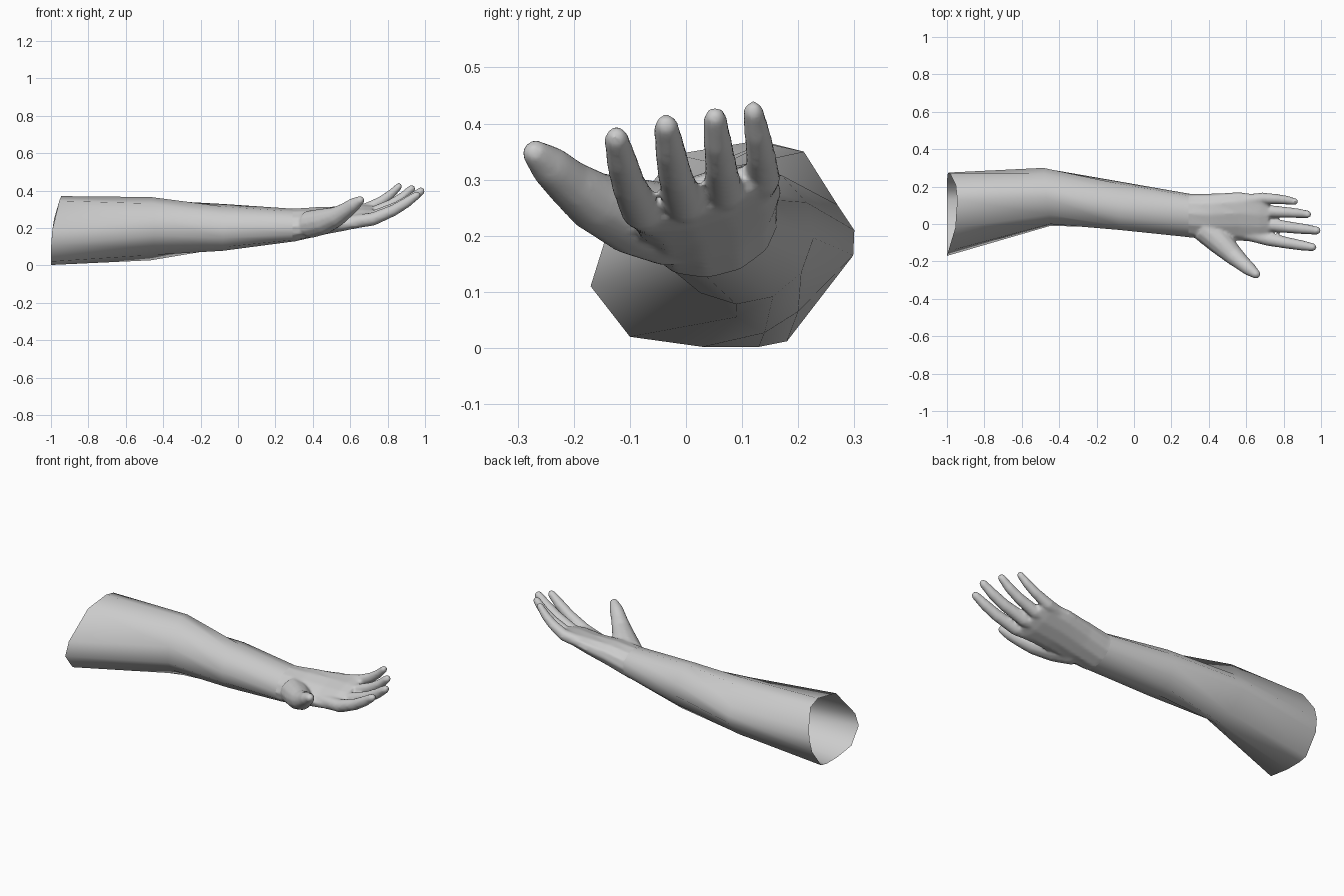
import bpy, bmesh, math
from mathutils import Vector

if "Cube" in bpy.data.objects:
    bpy.data.objects.remove(bpy.data.objects["Cube"])

N = 12


def tilted_ring(x, cy, cz, ry, rz, tilt, lean=0.0):
    """Twelve-point tilted ellipse in the YZ plane, starting on the thumb side."""
    pts = []
    for i in range(N):
        a = math.radians(195 + 30 * i)
        u, v = ry * math.cos(a), rz * math.sin(a)
        y = u * math.cos(tilt) - v * math.sin(tilt)
        z = u * math.sin(tilt) + v * math.cos(tilt)
        pts.append(Vector((x + lean * y, cy + y, cz + z)))
    return pts


def loft(bm, rings, capped):
    loops = [[bm.verts.new(p) for p in r] for r in rings]
    for a, b in zip(loops, loops[1:]):
        for i in range(len(a)):
            j = (i + 1) % len(a)
            bm.faces.new((a[i], a[j], b[j], b[i]))
    if capped:
        bm.faces.new(loops[0])
        bm.faces.new(loops[-1][::-1])


def make_object(name, bm):
    bmesh.ops.recalc_face_normals(bm, faces=bm.faces)
    me = bpy.data.meshes.new(name)
    bm.to_mesh(me)
    bm.free()
    ob = bpy.data.objects.new(name, me)
    bpy.context.collection.objects.link(ob)
    return ob


def tube(path):
    """Closed round digit along (x, y, z, radius) points, with a domed tip."""
    pts = [Vector(p[:3]) for p in path]
    rad = [p[3] for p in path]
    end_dir = (pts[-1] - pts[-2]).normalized()
    tip, r = pts[-1], rad[-1]
    for d, s in ((0.5, 0.85), (0.85, 0.5), (1.0, 0.12)):
        pts.append(tip + end_dir * r * d)
        rad.append(r * s)
    rings = []
    for i, p in enumerate(pts):
        t = (pts[min(i + 1, len(pts) - 1)] - pts[max(i - 1, 0)]).normalized()
        side = t.cross(Vector((0, 0, 1))).normalized()
        up = side.cross(t)
        rings.append([p + rad[i] * (side * math.cos(a) + up * math.sin(a))
                      for a in (2 * math.pi * k / N for k in range(N))])
    bm = bmesh.new()
    loft(bm, rings, True)
    return bm


# Arm: open sleeve-like tube from the upper arm through the elbow to the wrist
shoulder_yz = [(-.17, .11), (-.10, .02), (.03, .002), (.13, .002), (.18, .012), (.26, .12),
               (.275, .19), (.27, .25), (.21, .35), (.13, .37), (-.02, .345), (-.145, .19)]
elbow_yz = [(-.01, .16), (.04, .095), (.09, .055), (.14, .027), (.20, .065), (.298, .165),
            (.30, .21), (.27, .255), (.21, .35), (.14, .365), (.05, .33), (.0, .25)]
shoulder = [Vector((-1 + .055 * (z / .37) ** 3, y, z)) for y, z in shoulder_yz]
elbow = [Vector((-.455 - .12 * (y - .05), y, z)) for y, z in elbow_yz]
bm = bmesh.new()
loft(bm, [shoulder, elbow,
          tilted_ring(-.08, .098, .203, .13, .125, .2),
          tilted_ring(.30, .045, .215, .118, .085, .25)], False)
arm = make_object("arm", bm)

# Hand: palm and digits, fused into one skin
palm = bmesh.new()
loft(palm, [tilted_ring(.25, .052, .213, .121, .091, .25),
            tilted_ring(.30, .045, .215, .120, .087, .25),
            tilted_ring(.42, .040, .233, .128, .075, .29),
            tilted_ring(.56, .040, .250, .137, .056, .31),
            tilted_ring(.67, .030, .265, .136, .046, .31),
            tilted_ring(.72, .028, .272, .118, .034, .31)], True)
digits = [
    # index, middle, ring, little
    [(.60, -.05, .230, .037), (.72, -.082, .247, .036), (.83, -.103, .293, .031),
     (.90, -.115, .335, .028), (.955, -.124, .374, .022)],
    [(.60, .01, .245, .037), (.73, -.005, .260, .036), (.85, -.020, .310, .031),
     (.92, -.028, .352, .028), (.978, -.035, .396, .022)],
    [(.60, .07, .262, .036), (.72, .068, .280, .034), (.82, .062, .325, .029),
     (.88, .057, .365, .026), (.928, .052, .410, .021)],
    [(.58, .12, .282, .036), (.69, .137, .303, .032), (.77, .133, .345, .027),
     (.82, .127, .382, .024), (.86, .120, .422, .019)],
    # thumb
    [(.38, -.025, .218, .075), (.46, -.095, .235, .070), (.53, -.165, .262, .054),
     (.58, -.210, .295, .043), (.62, -.243, .325, .037), (.652, -.268, .347, .025)],
]
for path in digits:
    t = tube(path)
    tmp = bpy.data.meshes.new("digit")
    t.to_mesh(tmp)
    t.free()
    palm.from_mesh(tmp)
    bpy.data.meshes.remove(tmp)
hand = make_object("hand", palm)
mod = hand.modifiers.new("fuse", 'REMESH')
mod.mode = 'VOXEL'
mod.voxel_size = 0.008
sm = hand.modifiers.new("soften", 'SMOOTH')
sm.factor = 0.5
sm.iterations = 6
dg = bpy.context.evaluated_depsgraph_get()
hand_mesh = bpy.data.meshes.new_from_object(hand.evaluated_get(dg))
hand.modifiers.clear()
hand.data = hand_mesh

# Open the hand at the wrist where it meets the arm
bm = bmesh.new()
bm.from_mesh(hand.data)
bmesh.ops.delete(bm, geom=[v for v in bm.verts if v.co.x < .29], context='VERTS')
bm.to_mesh(hand.data)
bm.free()

for ob in (arm, hand):
    for p in ob.data.polygons:
        p.use_smooth = True
